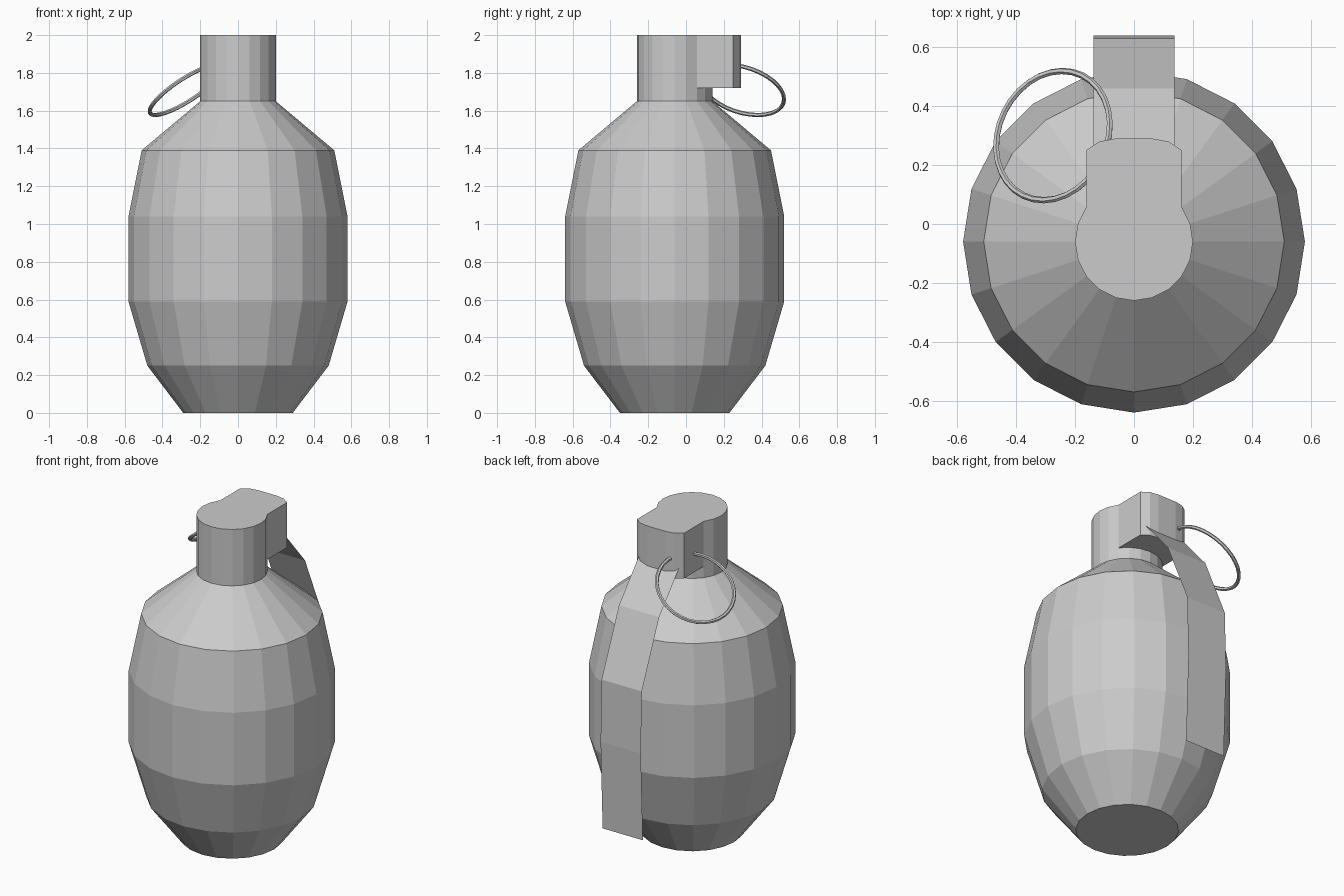
import bpy
import math
from mathutils import Vector

if "Cube" in bpy.data.objects:
    bpy.data.objects.remove(bpy.data.objects["Cube"])

SIDES = 20
CY = -0.06  # body axis offset in y


def make(name, verts, faces):
    mesh = bpy.data.meshes.new(name)
    mesh.from_pydata(verts, [], faces)
    mesh.update()
    obj = bpy.data.objects.new(name, mesh)
    bpy.context.collection.objects.link(obj)
    return obj


def circle(r):
    return [(r * math.cos(2 * math.pi * i / SIDES),
             CY + r * math.sin(2 * math.pi * i / SIDES)) for i in range(SIDES)]


def loft(name, rings):
    """Skin a stack of (outline, z) loops and cap both ends."""
    n = len(rings[0][0])
    verts = [(x, y, z) for outline, z in rings for x, y in outline]
    faces = [(k * n + i, k * n + (i + 1) % n, (k + 1) * n + (i + 1) % n, (k + 1) * n + i)
             for k in range(len(rings) - 1) for i in range(n)]
    faces.append(tuple(reversed(range(n))))
    faces.append(tuple(range((len(rings) - 1) * n, len(rings) * n)))
    return make(name, verts, faces)


# Faceted body with short neck
profile = [(0.29, 0), (0.48, 0.25), (0.58, 0.59), (0.58, 1.04),
           (0.51, 1.39), (0.2, 1.65), (0.2, 1.73)]
loft("body", [(circle(r), z) for r, z in profile])

# Head block: round front, with the back stretched into a blunt nose
ring = circle(0.2)
half_nose = [(0.162, 0.25), (0.118, 0.28), (0.062, 0.29)]
nose = half_nose + [(0, 0.29)] + [(-x, y) for x, y in reversed(half_nose)]
outline = ring[:3] + nose + ring[8:]
loft("head", [(outline, 1.72), (outline, 2.0)])

# Thin sheet safety lever down the back
path = [(0.25, 1.80), (0.46, 1.553), (0.63, 1.157), (0.64, 0.775), (0.62, 0.23)]
verts = [(x, y, z) for y, z in path for x in (-0.138, 0.138)]
make("lever", verts, [(2 * i + 1, 2 * i, 2 * i + 2, 2 * i + 3) for i in range(len(path) - 1)])

# Tilted pull ring
normal = Vector((-0.526, 0.259, 0.809))
bpy.ops.mesh.primitive_torus_add(
    major_segments=32, minor_segments=6, major_radius=0.227, minor_radius=0.011,
    location=(-0.275, 0.3, 1.71), rotation=normal.to_track_quat('Z', 'Y').to_euler())
bpy.context.object.name = "pull_ring"
